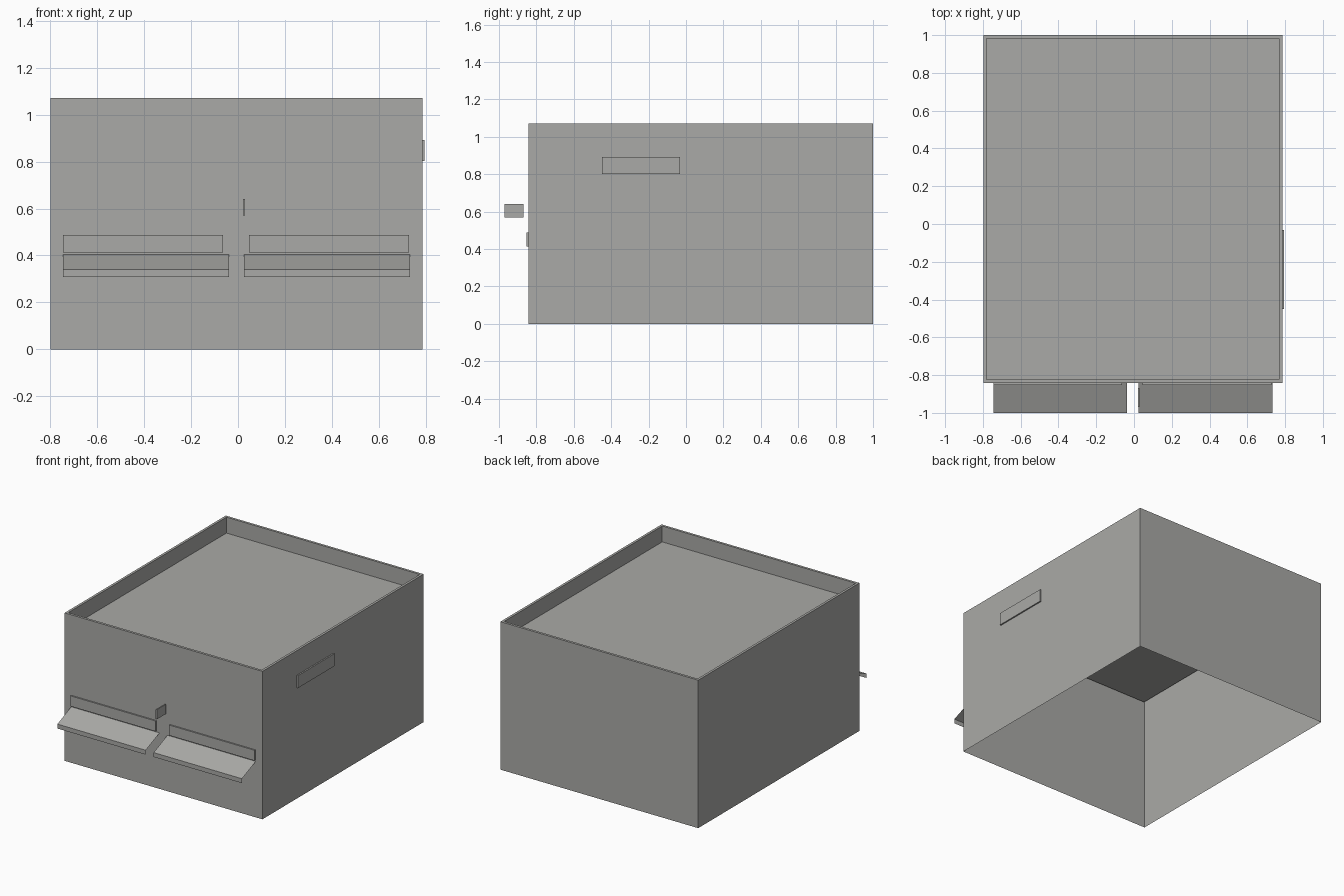
import bpy
import bmesh

cube = bpy.data.objects.get("Cube")
if cube:
    bpy.data.objects.remove(cube, do_unlink=True)

# Single concrete grey
grey = bpy.data.materials.new("concrete_grey")
grey.use_nodes = True
COLOUR = (0.40, 0.40, 0.385, 1)
grey.diffuse_color = COLOUR
grey.node_tree.nodes["Principled BSDF"].inputs["Base Color"].default_value = COLOUR


def finish(name, bm):
    mesh = bpy.data.meshes.new(name)
    bm.to_mesh(mesh)
    bm.free()
    mesh.materials.append(grey)
    obj = bpy.data.objects.new(name, mesh)
    bpy.context.collection.objects.link(obj)
    return obj


def box_mesh(x, y, z):
    """Box spanning the given (low, high) ranges."""
    bm = bmesh.new()
    bmesh.ops.create_cube(bm, size=1)
    for v in bm.verts:
        v.co = [(lo + hi) / 2 + c * (hi - lo) for c, (lo, hi) in zip(v.co, (x, y, z))]
    return bm


def box(name, x, y, z):
    return finish(name, box_mesh(x, y, z))


FRONT, SIDE, HEIGHT = -0.842, 0.785, 1.07

# Building shell: open underneath, with a parapet around a sunken roof
bm = box_mesh((-0.798, SIDE), (FRONT, 1.0), (0, HEIGHT))
bm.faces.ensure_lookup_table()
bottom = min(bm.faces, key=lambda f: f.calc_center_median().z)
top = max(bm.faces, key=lambda f: f.calc_center_median().z)
bmesh.ops.delete(bm, geom=[bottom], context='FACES_ONLY')
bmesh.ops.inset_region(bm, faces=[top], thickness=0.025)
roof = bmesh.ops.extrude_face_region(bm, geom=[top])
verts = [g for g in roof["geom"] if isinstance(g, bmesh.types.BMVert)]
bmesh.ops.translate(bm, verts=verts, vec=(0, 0, -0.115))
if top.is_valid:
    bmesh.ops.delete(bm, geom=[top], context='FACES_ONLY')
finish("building_shell", bm)


# Awning: a thin sloping sheet with a hanging lip
def awning(name, x0, x1):
    bm = bmesh.new()
    profile = [(FRONT, 0.405), (-1.0, 0.34), (-1.0, 0.308)]
    rows = [[bm.verts.new((x, y, z)) for x in (x0, x1)] for y, z in profile]
    for (a, b), (c, d) in zip(rows, rows[1:]):
        bm.faces.new((a, c, d, b))
    finish(name, bm)


awning("right_awning", -0.745, -0.038)
awning("left_awning", 0.025, 0.732)

# Sign boards over the awnings, side sign and hanging sign
board_y, board_z = (FRONT - 0.01, FRONT), (0.413, 0.488)
box("right_sign_board", (-0.745, -0.064), board_y, board_z)
box("left_sign_board", (0.046, 0.728), board_y, board_z)
box("side_sign", (SIDE, SIDE + 0.01), (-0.45, -0.032), (0.802, 0.892))
box("hanging_sign", (0.021, 0.03), (-0.97, -0.868), (0.57, 0.64))
